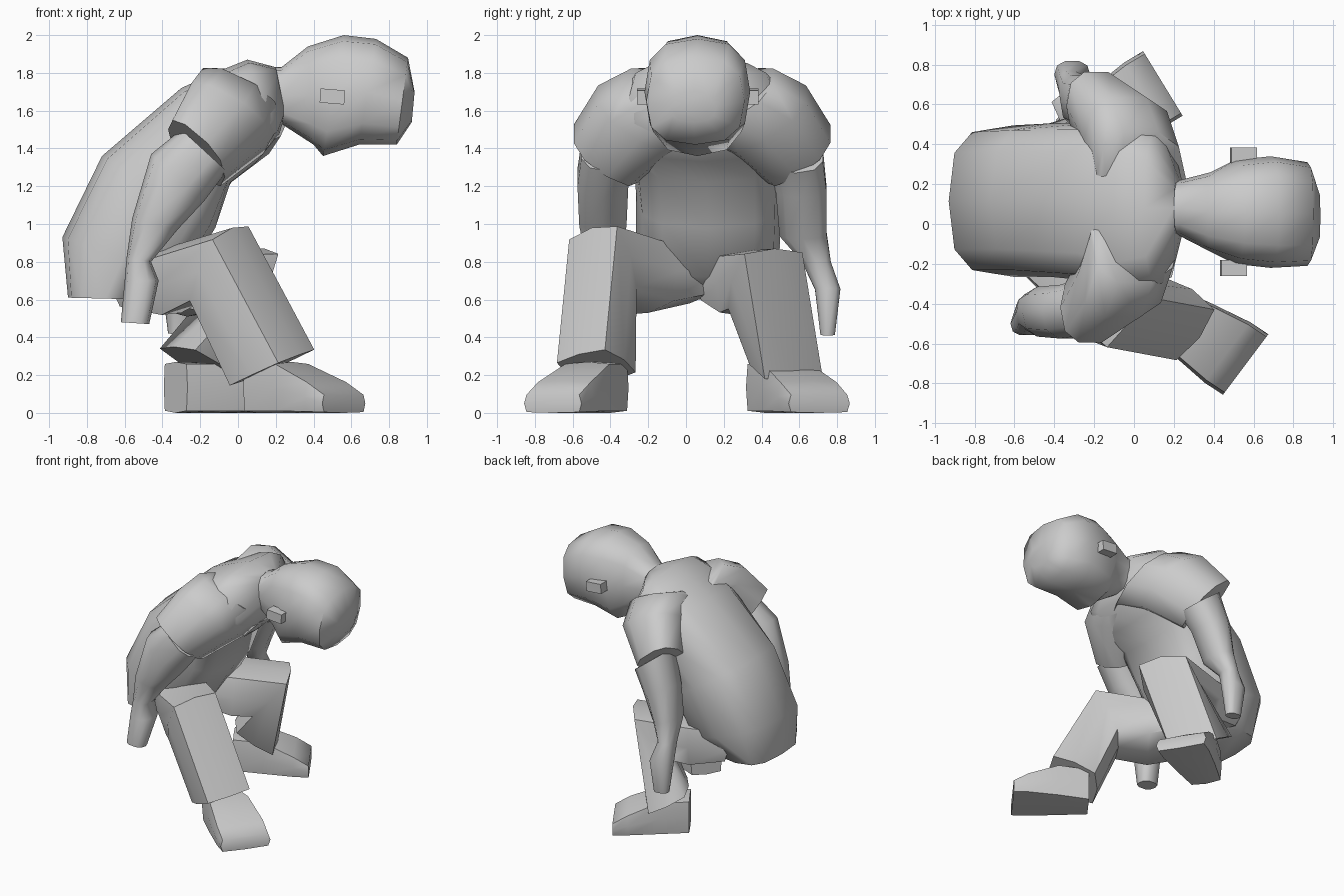
import bpy, bmesh, math
from mathutils import Vector


def loft(name, rings, side=(0, 1, 0), n=10, box=0.8, angle=60):
    """Skin rings given as (end A, end B, half width); side is the width direction."""
    side = Vector(side).normalized()
    bm = bmesh.new()
    loops = []
    for a, b, w in rings:
        a, b = Vector(a), Vector(b)
        mid, half = (a + b) / 2, (a - b) / 2
        loop = []
        for i in range(n):
            t = 2 * math.pi * i / n
            c, s = math.cos(t), math.sin(t)
            c = math.copysign(abs(c) ** box, c) if abs(c) > 1e-6 else 0
            s = math.copysign(abs(s) ** box, s) if abs(s) > 1e-6 else 0
            loop.append(bm.verts.new(mid + half * c + side * w * s))
        loops.append(loop)
    for p, q in zip(loops, loops[1:]):
        for i in range(n):
            j = (i + 1) % n
            bm.faces.new((p[i], p[j], q[j], q[i]))
    bm.faces.new(loops[0])
    bm.faces.new(loops[-1])
    bmesh.ops.recalc_face_normals(bm, faces=bm.faces)
    me = bpy.data.meshes.new(name)
    bm.to_mesh(me)
    bm.free()
    ob = bpy.data.objects.new(name, me)
    bpy.context.collection.objects.link(ob)
    bpy.ops.object.select_all(action='DESELECT')
    ob.select_set(True)
    bpy.context.view_layer.objects.active = ob
    bpy.ops.object.shade_smooth_by_angle(angle=math.radians(angle))
    return ob


def flat(rows):
    """Rings whose ends share one y: (xa, za, xb, zb, y, half width)."""
    return [((xa, y, za), (xb, y, zb), w) for xa, za, xb, zb, y, w in rows]


# Bent torso, from seat to neck base
loft("torso", flat([
    (-0.90, 0.61, -0.50, 0.60, 0.07, 0.31),
    (-0.93, 0.93, -0.28, 0.72, 0.115, 0.38),
    (-0.72, 1.36, -0.12, 0.98, 0.12, 0.385),
    (-0.30, 1.72, -0.04, 1.22, 0.11, 0.40),
    (-0.10, 1.81, 0.10, 1.33, 0.09, 0.44),
    (0.05, 1.87, 0.22, 1.48, 0.08, 0.38),
    (0.20, 1.83, 0.25, 1.58, 0.08, 0.15)]), n=12, box=0.65)

# Head and neck, face looking down
loft("head", flat([
    (0.10, 1.83, 0.16, 1.48, 0.08, 0.14),
    (0.23, 1.83, 0.23, 1.53, 0.08, 0.14),
    (0.37, 1.94, 0.40, 1.42, 0.06, 0.20),
    (0.56, 2.00, 0.45, 1.36, 0.06, 0.26),
    (0.73, 1.98, 0.64, 1.42, 0.06, 0.28),
    (0.90, 1.88, 0.84, 1.42, 0.05, 0.26),
    (0.935, 1.70, 0.92, 1.54, 0.04, 0.12)]), n=12, box=0.74)

# Ears
for name, x, y in (("near_ear", 0.50, -0.22), ("far_ear", 0.55, 0.345)):
    bpy.ops.mesh.primitive_cube_add(size=1, location=(x, y, 1.675), rotation=(0, 0.08, 0))
    ear = bpy.context.object
    ear.name = name
    ear.scale = (0.13, 0.08, 0.075)

# Short sleeves, mirrored about the body centre y = 0.08
for name, m, dx in (("near_sleeve", 1, 0), ("far_sleeve", -1, 0.03)):
    def at(x, y, z):
        return (x + dx, y if m > 0 else 0.17 - y, z)
    loft(name, [
        (at(-0.20, 0.06, 1.72), at(0.18, 0.06, 1.50), 0.22),
        (at(-0.22, -0.06, 1.75), at(0.23, -0.06, 1.54), 0.28),
        (at(-0.28, -0.25, 1.68), at(0.17, -0.25, 1.44), 0.26),
        (at(-0.37, -0.42, 1.50), at(-0.07, -0.42, 1.25), 0.21)],
        side=(0, -0.85 * m, 0.5), box=0.8)

# Arms hanging down to flat hands
loft("near_arm", flat([
    (-0.30, 1.50, -0.06, 1.28, -0.41, 0.15),
    (-0.46, 1.37, -0.18, 1.12, -0.44, 0.14),
    (-0.56, 1.03, -0.32, 0.97, -0.44, 0.13),
    (-0.59, 0.82, -0.46, 0.80, -0.44, 0.09),
    (-0.60, 0.70, -0.42, 0.70, -0.46, 0.10),
    (-0.62, 0.48, -0.47, 0.47, -0.50, 0.06)]))
loft("far_arm", flat([
    (-0.26, 1.47, 0.00, 1.27, 0.58, 0.15),
    (-0.34, 1.22, -0.09, 1.14, 0.61, 0.14),
    (-0.37, 0.97, -0.19, 0.92, 0.62, 0.13),
    (-0.38, 0.80, -0.26, 0.80, 0.69, 0.08),
    (-0.40, 0.65, -0.22, 0.66, 0.75, 0.07),
    (-0.37, 0.42, -0.25, 0.41, 0.75, 0.04)]))

# Trouser legs, thigh through knee to cuff
near_side, far_side = (0.6, 0.8, 0), (-0.52, 0.85, 0)
loft("near_leg", [
    ((-0.60, 0.02, 0.86), (-0.52, 0.02, 0.58), 0.20),
    ((-0.36, -0.20, 0.88), (-0.30, -0.20, 0.53), 0.20),
    ((-0.03, -0.50, 0.98), (-0.17, -0.38, 0.60), 0.19),
    ((0.33, -0.57, 0.31), (0.03, -0.38, 0.17), 0.19)],
    side=(0.6, 0.8, 0.22), n=8, box=0.45)
loft("far_leg", [
    ((-0.60, 0.24, 0.86), (-0.52, 0.24, 0.58), 0.22),
    ((-0.27, 0.35, 0.86), (-0.27, 0.33, 0.51), 0.21),
    ((0.14, 0.47, 0.87), (-0.14, 0.37, 0.53), 0.21),
    ((-0.06, 0.58, 0.17), (-0.34, 0.45, 0.35), 0.21)],
    side=(-0.52, 0.85, 0.02), n=8, box=0.45)

# Shoes, high at the heel and low at the wide toe
for name, heel, toe, side in (
        ("near_shoe", (0.10, -0.40), (0.56, -0.705), near_side),
        ("far_shoe", (-0.33, 0.42), (0.145, 0.705), far_side)):
    h, t = Vector(heel), Vector(toe)
    rings = []
    for f, z, w in ((0, 0.27, 0.12), (0.4, 0.27, 0.16), (0.8, 0.17, 0.19), (1, 0.10, 0.19)):
        p = h.lerp(t, f)
        rings.append(((p.x, p.y, z), (p.x, p.y, 0), w))
    loft(name, rings, side=side, n=8, box=0.25)
